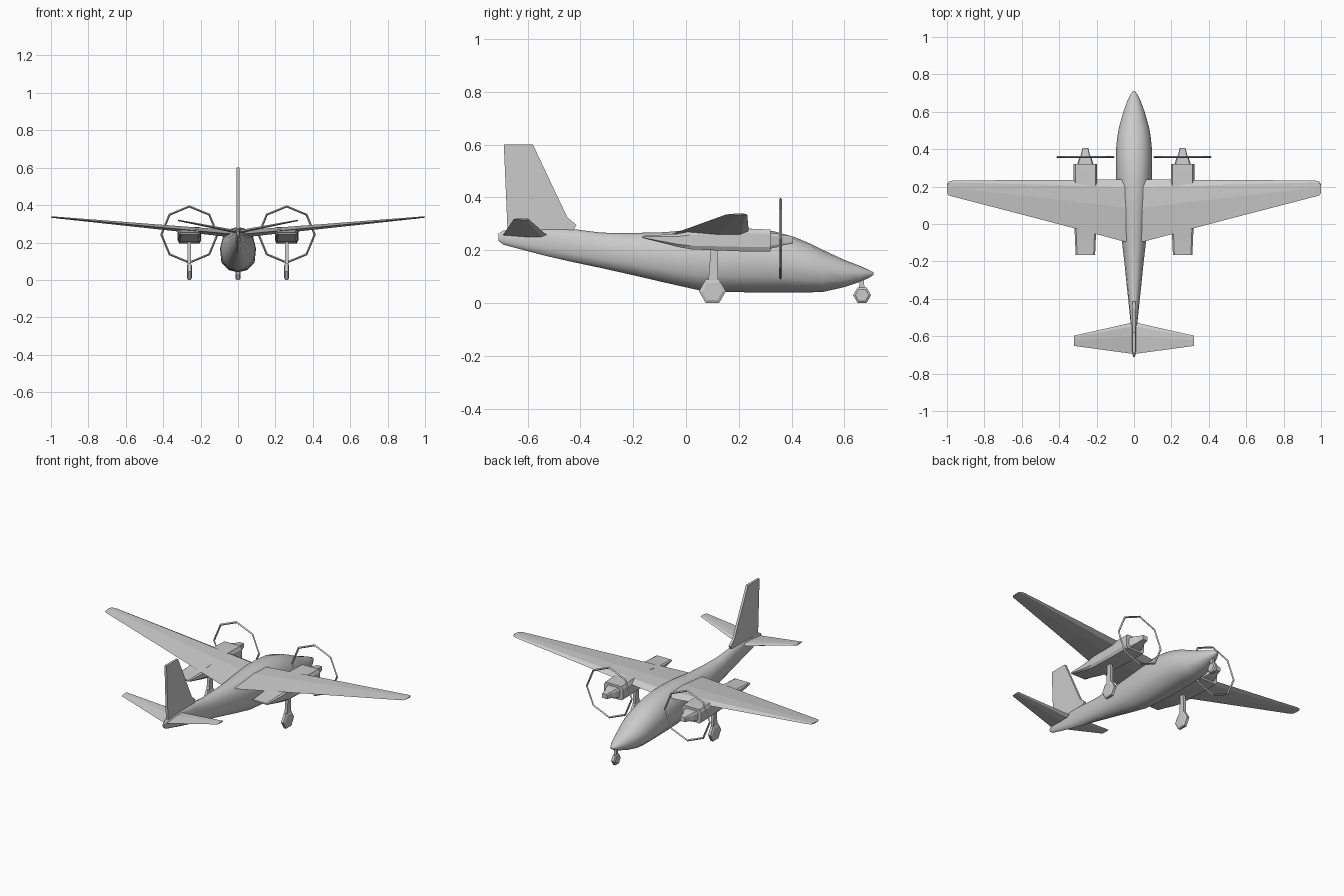
import bpy, bmesh
from math import cos, sin, pi

if "Cube" in bpy.data.objects:
    bpy.data.objects.remove(bpy.data.objects["Cube"])


def loft(name, sections, smooth=None):
    """Skin a list of equally sized point rings and cap both ends."""
    bm = bmesh.new()
    rings = [[bm.verts.new(p) for p in s] for s in sections]
    n = len(rings[0])
    for a, b in zip(rings, rings[1:]):
        for i in range(n):
            j = (i + 1) % n
            bm.faces.new((a[i], a[j], b[j], b[i]))
    bm.faces.new(rings[0])
    bm.faces.new(rings[-1])
    bmesh.ops.recalc_face_normals(bm, faces=bm.faces)
    me = bpy.data.meshes.new(name)
    bm.to_mesh(me)
    bm.free()
    ob = bpy.data.objects.new(name, me)
    bpy.context.collection.objects.link(ob)
    if smooth:
        bpy.ops.object.select_all(action='DESELECT')
        ob.select_set(True)
        bpy.context.view_layer.objects.active = ob
        bpy.ops.object.shade_smooth_by_angle(angle=smooth)
    return ob


def shaped(profile, x, hw, y, zb, zt):
    """Scale a unit half profile to a cross-section at station y."""
    full = profile + [(-a, b) for a, b in reversed(profile) if a > 0]
    m, h = (zt + zb) / 2, (zt - zb) / 2
    return [(x + a * hw, y, m + b * h) for a, b in full]


def airfoil(x, z, lead, trail, t):
    """Six-sided wing section, lead edge at +y."""
    c = lead - trail
    return [(x, lead, z), (x, lead - .12 * c, z + t), (x, lead - .45 * c, z + t),
            (x, trail, z), (x, lead - .45 * c, z - t * .8), (x, lead - .12 * c, z - t * .8)]


def wheel(name, x, y, r, w):
    h = r * sin(pi / 3)
    return loft(name, [[(x + dx, y + r * k * cos(i * pi / 3), h + r * k * sin(i * pi / 3)) for i in range(6)]
                       for dx, k in ((-w, .75), (-w * .6, 1), (w * .6, 1), (w, .75))])


def box_strut(name, x, hw, bottom, top):
    """Tapered strut; ends given as (y0, y1, z)."""
    return loft(name, [[(x - hw, a, z), (x + hw, a, z), (x + hw, b, z), (x - hw, b, z)]
                       for a, b, z in (bottom, top)])


# Fuselage: y, half width, bottom, top
body = [(0, 1), (.5, .9), (.86, .55), (1, .1), (.93, -.5), (.52, -.87), (0, -1)]
stations = [(-.71, .005, .235, .262), (-.69, .010, .220, .275), (-.53, .018, .178, .282),
            (-.43, .028, .155, .280), (-.32, .040, .132, .266), (-.2, .052, .105, .265),
            (-.08, .066, .077, .268), (.05, .080, .048, .280), (.15, .090, .042, .284),
            (.24, .095, .040, .282), (.33, .096, .040, .272), (.41, .095, .040, .250),
            (.47, .089, .040, .225), (.52, .080, .042, .200), (.6, .057, .060, .163),
            (.66, .035, .080, .140), (.695, .017, .096, .124), (.71, .005, .106, .116)]
loft("fuselage", [shaped(body, 0, w, y, b, t) for y, w, b, t in stations], .8)

# Fin with dorsal fillet
fin = [(-.69, .6), (-.58, .6), (-.45, .325), (-.415, .295), (-.43, .27), (-.53, .26), (-.675, .25)]
loft("fin", [[(x, y, z) for y, z in fin] for x in (-.007, .007)])

# Nacelle, engine cone profiles
cowl = [(0, 1), (.85, 1), (1, .6), (1, -.6), (.85, -1), (0, -1)]
cowl_stations = [(-.165, .052, .246, .254), (-.03, .058, .212, .262), (.02, .060, .203, .272),
                 (.22, .063, .195, .282), (.32, .063, .195, .278)]
cone_stations = [(.315, .045, .205, .265), (.35, .034, .212, .262), (.37, .024, .219, .257), (.405, .016, .225, .252)]

for s, side in ((1, "right"), (-1, "left")):
    # Tapered wing with dihedral and clipped tip
    wing = [(0, .237, -.10, .021), (.06, .237, -.092, .021), (.5, .236, .025, .013),
            (.97, .232, .147, .005), (.99, .227, .153, .004), (1, .212, .165, .003)]
    loft(side + "_wing", [airfoil(s * x, .242 + .094 * x, a, b, t) for x, a, b, t in wing])
    # Tailplane
    loft(side + "_tailplane", [airfoil(0, .255, -.525, -.695, .010),
                               airfoil(s * .32, .318, -.597, -.652, .004)])
    # Nacelle and engine cone
    x = s * .26
    loft(side + "_nacelle", [shaped(cowl, x, w, y, b, t) for y, w, b, t in cowl_stations], .5)
    loft(side + "_engine_cone", [shaped(cowl, x, w, y, b, t) for y, w, b, t in cone_stations])
    # Propeller ring
    bpy.ops.mesh.primitive_torus_add(major_segments=8, minor_segments=4, major_radius=.15, minor_radius=.006,
                                     location=(x, .358, .243), rotation=(pi / 2, pi / 2, 0))
    bpy.context.object.name = side + "_propeller_ring"
    # Main gear
    wheel(side + "_main_wheel", x, .10, .051, .013)
    box_strut(side + "_main_strut", x, .009, (.083, .122, .06), (.094, .118, .21))

# Nose gear
wheel("nose_wheel", 0, .667, .034, .013)
box_strut("nose_strut", 0, .008, (.655, .678, .04), (.658, .672, .10))
